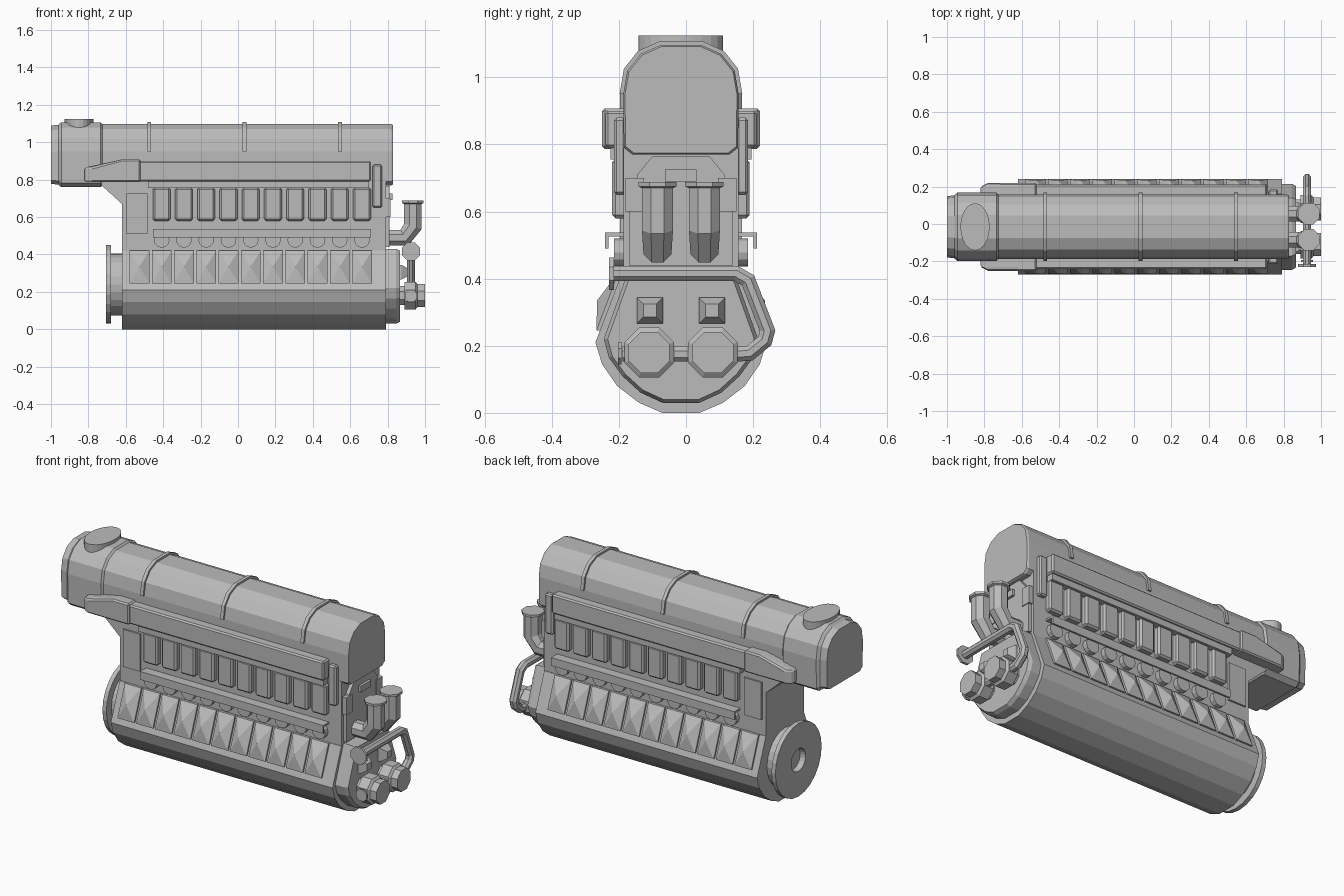
import bpy, bmesh, math
from mathutils import Vector

if "Cube" in bpy.data.objects:
    bpy.data.objects.remove(bpy.data.objects["Cube"])

Y_SHIFT = -0.015          # symmetric body sits slightly off centre
mat = bpy.data.materials.new("engine_grey")
mat.diffuse_color = (0.5, 0.5, 0.5, 1)
mat.use_nodes = True
mat.node_tree.nodes["Principled BSDF"].inputs["Base Color"].default_value = mat.diffuse_color


def finish(name, bm, mirror=False, bevel=0):
    bmesh.ops.recalc_face_normals(bm, faces=bm.faces)
    me = bpy.data.meshes.new(name)
    bm.to_mesh(me)
    bm.free()
    ob = bpy.data.objects.new(name, me)
    bpy.context.collection.objects.link(ob)
    me.materials.append(mat)
    if bevel:
        m = ob.modifiers.new("bevel", 'BEVEL')
        m.width, m.segments = bevel, 1
        m.limit_method, m.angle_limit = 'ANGLE', math.radians(40)
    if mirror:
        ob.modifiers.new("mirror", 'MIRROR').use_axis = (False, True, False)
    ob.location.y = Y_SHIFT
    return ob


def skin(bm, rings):
    """Join equal-length point rings and cap both ends."""
    vs = [[bm.verts.new(p) for p in r] for r in rings]
    n = len(vs[0])
    for a, b in zip(vs, vs[1:]):
        for i in range(n):
            bm.faces.new((a[i], a[(i + 1) % n], b[(i + 1) % n], b[i]))
    bm.faces.new(vs[0])
    bm.faces.new(vs[-1])


def loft(name, rings, **kw):
    bm = bmesh.new()
    skin(bm, rings)
    return finish(name, bm, **kw)


def along_x(prof, x, k=1.0, zc=0.0):
    return [(x, y * k, zc + (z - zc) * k) for y, z in prof]


def sym(half):
    """Mirror a half profile (y, z), bottom to top, into a closed loop."""
    return half + [(-y, z) for y, z in reversed(half)]


def boxes(name, specs, **kw):
    """Each spec: x0, x1, y0, y1, z0, z1."""
    bm = bmesh.new()
    for x0, x1, y0, y1, z0, z1 in specs:
        r = [(y0, z0), (y1, z0), (y1, z1), (y0, z1)]
        skin(bm, [along_x(r, x0), along_x(r, x1)])
    return finish(name, bm, **kw)


def lathe(name, cy, cz, stations, sides, phase=0.0, **kw):
    """Turned part on an x-directed axis; stations are (x, radius)."""
    ang = [2 * math.pi * (i + phase) / sides for i in range(sides)]
    return loft(name, [[(x, cy + r * math.cos(a), cz + r * math.sin(a)) for a in ang]
                       for x, r in stations], **kw)


def pipe(name, path, radii, normal, sides=8):
    """Mitred tube along a flat path."""
    pts, n = [Vector(p) for p in path], Vector(normal)
    rings = []
    for i, p in enumerate(pts):
        a = (p - pts[max(i - 1, 0)]).normalized()
        b = (pts[min(i + 1, len(pts) - 1)] - p).normalized()
        t = (a + b).normalized()
        k = 1 / max(0.5, t.dot(b if b.length else a))
        s = n.cross(t)
        ang = [2 * math.pi * (j + .5) / sides for j in range(sides)]
        rings.append([p + radii[i] * (s * k * math.cos(q) + n * math.sin(q)) for q in ang])
    return loft(name, rings)


# Crankcase with rounded sump and sloping shoulders
crank = sym([(0.055, 0), (0.125, 0.03), (0.19, 0.08), (0.235, 0.145),
             (0.255, 0.21), (0.175, 0.42)])
loft("crankcase", [along_x(crank, -0.62), along_x(crank, 0.79)])
cover = sym([(0.055, 0.03), (0.12, 0.06), (0.175, 0.11), (0.215, 0.165),
             (0.23, 0.22), (0.155, 0.43)])
loft("crankcase_end_cover", [along_x(cover, 0.78), along_x(cover, 0.845),
                             along_x(cover, 0.865, 0.95, 0.23)])

# Flywheel with hub and centre recess
lathe("flywheel", 0, 0.24, [(-0.62, 0.165), (-0.68, 0.165), (-0.68, 0.21), (-0.705, 0.21),
                            (-0.705, 0.065), (-0.67, 0.065)], 24)

# Upper block, with a slanted bracket under the intake
side = [(-0.62, 0.41), (0.79, 0.41), (0.79, 0.79), (-0.73, 0.79), (-0.73, 0.77), (-0.62, 0.67)]
loft("engine_block", [[(x, y, z) for x, z in side] for y in (-0.172, 0.172)])
panel = sym([(0.155, 0.44), (0.155, 0.6), (0.13, 0.71), (0.085, 0.765)])
loft("block_end_panel", [along_x(panel, 0.785), along_x(panel, 0.81)])
boxes("end_panel_boss", [(0.8, 0.825, -0.047, 0.047, 0.69, 0.725)])
boxes("block_end_corner", [(0.78, 0.815, 0.11, 0.165, 0.6, 0.7)], mirror=True)

# Intake drum, its larger rear cap, straps and oval lid
drum = sym([(0.145, 0.77), (0.17, 0.79), (0.172, 0.95), (0.16, 1.02),
            (0.12, 1.07), (0.06, 1.097)])
loft("intake_drum", [along_x(drum, -0.75), along_x(drum, 0.82), along_x(drum, 0.83, 0.97, 0.93)])
cap = [(-1.0, 0.95), (-0.96, 0.98), (-0.945, 1.06), (-0.735, 1.06), (-0.725, 1.0)]
loft("intake_rear_cap", [along_x(drum, x, k, 0.935) for x, k in cap])
strap = sym([(0.172, 0.95), (0.183, 0.95), (0.17, 1.026), (0.128, 1.079), (0.063, 1.108)])
bm = bmesh.new()
for x in (-0.475, 0.035, 0.545):
    skin(bm, [along_x(strap, x - 0.01), along_x(strap, x + 0.01)])
finish("intake_straps", bm)
ang = [2 * math.pi * i / 24 for i in range(24)]
loft("intake_oval_lid", [[(-0.85 + 0.078 * math.cos(a), 0.126 * math.sin(a), z) for a in ang]
                         for z in (1.05, 1.125)])

# Exhaust rail and its wedge shaped outlet housing
boxes("exhaust_rail", [(-0.53, 0.71, 0.16, 0.225, 0.79, 0.9)], mirror=True, bevel=0.008)
boxes("exhaust_rail_lower_lip", [(-0.48, 0.7, 0.165, 0.21, 0.755, 0.79)], mirror=True)
out = [(-0.82, 0.787), (-0.52, 0.787), (-0.52, 0.908), (-0.62, 0.908), (-0.82, 0.865)]
loft("exhaust_outlet", [[(x, 0.15, z) for x, z in out],
                        [(x, 0.215, z) for x, z in out],
                        [(max(x, -0.78), 0.235, z) for x, z in out]], mirror=True, bevel=0.008)
boxes("rail_end_bracket", [(0.72, 0.77, 0.165, 0.2, 0.65, 0.88)], mirror=True, bevel=0.008)
boxes("block_side_plate", [(-0.595, -0.485, 0.165, 0.182, 0.51, 0.725)], mirror=True)

# Repeating cylinder details: port boxes, round plugs, inspection doors
PITCH = 0.119
xs = [-0.408 + PITCH * i for i in range(10)]
boxes("cylinder_ports", [(x - 0.047, x + 0.047, 0.16, 0.205, 0.58, 0.757) for x in xs],
      mirror=True, bevel=0.01)
bm = bmesh.new()
for x in xs:
    skin(bm, [[(x + 0.042 * math.cos(a * math.pi / 6), y, 0.478 + 0.042 * math.sin(a * math.pi / 6))
               for a in range(12)] for y in (0.15, 0.2)])
finish("cylinder_plugs", bm, mirror=True)
boxes("lower_ledge", [(-0.455, 0.71, 0.16, 0.225, 0.526, 0.537),
                      (-0.455, 0.71, 0.216, 0.226, 0.49, 0.537)], mirror=True)
bm = bmesh.new()
for x in [xs[0] - PITCH] + xs:
    w = 0.053
    rect = lambda d: [(x - w, 0.238 + d, 0.245), (x + w, 0.238 + d, 0.245),
                      (x + w, 0.172 + d, 0.42), (x - w, 0.172 + d, 0.42)]
    base, top = [[bm.verts.new(p) for p in rect(d)] for d in (-0.01, 0.014)]
    apex = bm.verts.new((x, 0.25, 0.335))
    for i in range(4):
        j = (i + 1) % 4
        bm.faces.new((base[i], base[j], top[j], top[i]))
        bm.faces.new((top[i], top[j], apex))
    bm.faces.new(base)
finish("inspection_doors", bm, mirror=True)

# Twin elbow pipes at the drive end
for s, tag in ((-1, "front"), (1, "back")):
    y = s * 0.07
    pipe("elbow_pipe_" + tag, [(0.79, y, 0.49), (0.89, y, 0.49), (0.935, y, 0.55),
                               (0.935, y, 0.67), (0.935, y, 0.675), (0.935, y, 0.688),
                               (0.935, y, 0.688), (0.935, y, 0.63)],
         [0.045, 0.045, 0.05, 0.05, 0.062, 0.062, 0.045, 0.04], (0, 1, 0))
    # Octagonal pump housings and square bosses
    lathe("pump_" + tag, s * 0.095, 0.18, [(0.85, 0.055), (0.89, 0.055), (0.89, 0.08),
          (0.95, 0.08), (0.96, 0.066), (1.0, 0.066)], 8, 0.5)
    lathe("square_boss_" + tag, s * 0.0925, 0.305, [(0.855, 0.055), (0.875, 0.055),
          (0.91, 0.027)], 4, 0.5)

# Looped coolant pipe with end flanges
loop = [(-0.2, 0.415), (0.165, 0.415), (0.2, 0.395), (0.258, 0.245), (0.25, 0.215),
        (0.205, 0.178), (0.17, 0.175), (-0.175, 0.175)]
pipe("coolant_loop", [(0.925, y, z) for y, z in loop], [0.024] * len(loop), (1, 0, 0))
pipe("coolant_flange_upper", [(0.925, -0.214, 0.415), (0.925, -0.2, 0.415)],
     [0.052, 0.052], (1, 0, 0))
pipe("coolant_flange_lower", [(0.925, -0.187, 0.178), (0.925, -0.177, 0.178)],
     [0.036, 0.036], (1, 0, 0))
